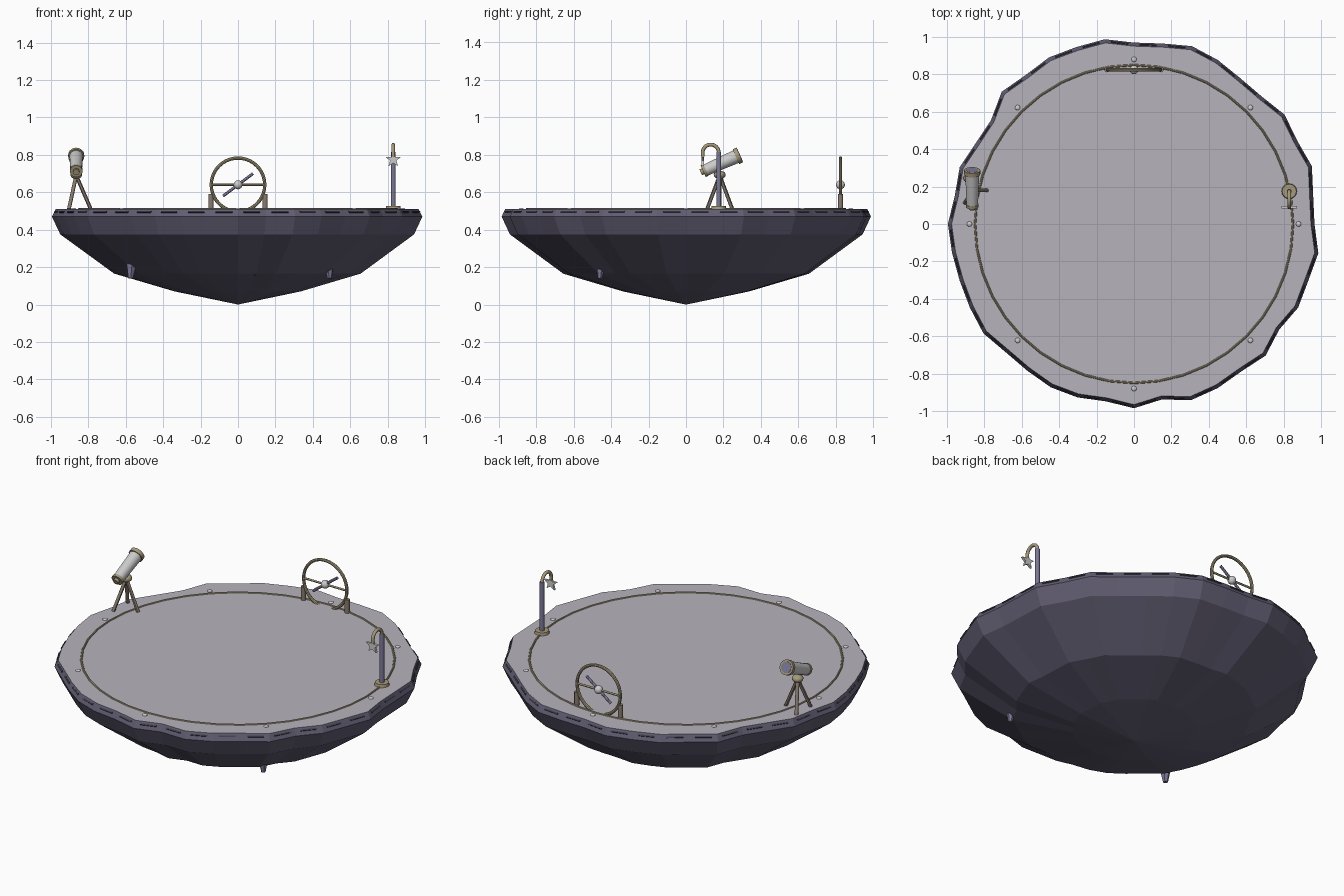
import bpy, bmesh, math
from mathutils import Vector

if "Cube" in bpy.data.objects:
    bpy.data.objects.remove(bpy.data.objects["Cube"])


def material(name, rgb):
    m = bpy.data.materials.new(name)
    m.diffuse_color = (*rgb, 1)
    m.use_nodes = True
    m.node_tree.nodes["Principled BSDF"].inputs["Base Color"].default_value = m.diffuse_color
    return m


ROCK = material("rock", (0.12, 0.11, 0.17))
PURPLE = material("dusk_metal", (0.2, 0.19, 0.3))
DARK = material("dark_trim", (0.05, 0.05, 0.07))
DECK = material("deck_grey", (0.47, 0.45, 0.5))
BRASS = material("brass", (0.38, 0.32, 0.2))
PALE = material("pale_enamel", (0.65, 0.65, 0.65))
WOOD = material("leg_bronze", (0.25, 0.2, 0.16))


def finish(name, mat, smooth=False):
    o = bpy.context.object
    o.name = name
    o.data.materials.append(mat)
    if smooth:
        bpy.ops.object.shade_smooth_by_angle()
    return o


def rod(name, a, b, r1, mat, r2=None, n=12):
    a, b = Vector(a), Vector(b)
    d = b - a
    bpy.ops.mesh.primitive_cone_add(
        vertices=n, radius1=r1, radius2=r1 if r2 is None else r2, depth=d.length,
        location=(a + b) / 2, rotation=d.to_track_quat('Z', 'Y').to_euler())
    return finish(name, mat, n > 8)


def ball(name, p, r, mat, flat=1):
    bpy.ops.mesh.primitive_uv_sphere_add(segments=14, ring_count=8, radius=r, location=p)
    bpy.context.object.scale.z = flat
    return finish(name, mat, True)


def ring(name, p, R, r, mat, rot=(0, 0, 0), n=40):
    bpy.ops.mesh.primitive_torus_add(location=p, rotation=rot, major_radius=R,
                                     minor_radius=r, major_segments=n, minor_segments=8)
    return finish(name, mat, True)


def mesh_object(name, bm, mats):
    bmesh.ops.recalc_face_normals(bm, faces=bm.faces)
    me = bpy.data.meshes.new(name)
    bm.to_mesh(me)
    bm.free()
    for m in mats:
        me.materials.append(m)
    o = bpy.data.objects.new(name, me)
    bpy.context.collection.objects.link(o)
    return o


# Irregular rim, one radius (in hundredths) every 9 degrees
RIM = [96.5, 97, 100, 98, 99.5, 96.5, 96.5, 98.5, 100, 97.7, 97, 100, 99.5, 100,
       98.5, 100, 94.5, 95, 98, 97, 99.5, 98.5, 98, 98.5, 99.5, 97, 97, 98, 97.5,
       96, 98.5, 95, 99, 98.5, 97.5, 99.5, 96, 98.5, 98, 99.8]
N = len(RIM)


def rim_point(k, scale, z):
    a, r = math.tau * (k % N) / N, RIM[k % N] / 100 * scale
    return Vector((r * math.cos(a), r * math.sin(a), z))


# Floating rock bowl with grey top
bm = bmesh.new()
apex = bm.verts.new((0, 0, 0))
prev = None
for s, z in [(0.34, 0.07), (0.665, 0.165), (0.955, 0.375), (1.0, 0.47), (0.98, 0.51)]:
    loop = [bm.verts.new(rim_point(k, s, z)) for k in range(N)]
    for k in range(N):
        j = (k + 1) % N
        if prev:
            bm.faces.new((prev[k], prev[j], loop[j], loop[k]))
        else:
            bm.faces.new((apex, loop[j], loop[k]))
    prev = loop
bm.faces.new(prev).material_index = 1
mesh_object("floating_rock", bm, [ROCK, DECK])

# Dark dashes around the rim
for k in range(N):
    a, b = rim_point(k, 0.988, 0.495), rim_point(k + 1, 0.988, 0.495)
    rod(f"rim_dash_{k}", a.lerp(b, 0.2), a.lerp(b, 0.8), 0.006, DARK, n=4)

# Stalactites below
for i, (x, y, z, s) in enumerate([(-0.575, -0.42, 0.14, 1), (0.49, -0.46, 0.14, 0.9),
                                  (0.09, -0.6, 0.155, 0.4)]):
    rod(f"stalactite_{i}", (x, y, z), (x * 0.99, y * 0.99, z + 0.09), 0.014 * s, PURPLE,
        0.034 * s, n=6)

# Deck inlay ring and studs
ring("deck_ring", (0, 0, 0.51), 0.85, 0.006, BRASS)
for i in range(8):
    a = i * math.pi / 4
    ball(f"deck_stud_{i}", (0.88 * math.cos(a), 0.88 * math.sin(a), 0.51), 0.014, PALE, 0.5)

# Telescope
T = Vector((-0.865, 0.18, 0.69))
for i in range(3):
    a = i * math.tau / 3
    rod(f"tripod_leg_{i}", T + Vector((0.078 * math.cos(a), 0.078 * math.sin(a), -0.18)),
        T, 0.01, WOOD)
ball("tripod_hub", T + Vector((0, 0, 0.003)), 0.032, BRASS, 0.7)
lo, hi = Vector((-0.865, 0.095, 0.714)), Vector((-0.865, 0.28, 0.796))
d = (hi - lo).normalized()
rod("telescope_tube", lo, hi, 0.031, PALE, 0.037, 20)
rod("telescope_front_collar", hi - d * 0.015, hi + d * 0.008, 0.043, BRASS, n=20)
rod("telescope_lens", hi, hi + d * 0.0095, 0.032, PURPLE, n=20)
rod("telescope_rear_collar", lo - d * 0.004, lo + d * 0.012, 0.034, BRASS, n=20)
rod("eyepiece", lo - d * 0.018, lo, 0.017, BRASS)

# Upright ring instrument
C = Vector((0, 0.825, 0.64))
ring("dial_ring", C, 0.143, 0.009, BRASS, (math.pi / 2, 0, 0))
for s in (-1, 1):
    rod(f"dial_post_{s}", C + Vector((s * 0.145, 0, -0.135)), C + Vector((s * 0.145, 0, -0.05)),
        0.014, WOOD)
rod("dial_axis", C - Vector((0.15, 0, 0)), C + Vector((0.15, 0, 0)), 0.006, BRASS)
rod("dial_pointer", C - Vector((0.08, 0, 0.06)), C + Vector((0.08, 0, 0.06)), 0.008, PURPLE)
ball("dial_ball", C, 0.024, PALE)

# Lamp post with hook
x, y = 0.83, 0.175
rod("lamp_base", (x, y, 0.505), (x, y, 0.527), 0.042, BRASS, 0.038, 16)
rod("lamp_pole", (x, y, 0.52), (x, y, 0.815), 0.013, PURPLE)
cu = bpy.data.curves.new("lamp_hook", 'CURVE')
cu.dimensions = '3D'
cu.bevel_depth = 0.01
cu.bevel_resolution = 2
cu.use_fill_caps = True
sp = cu.splines.new('POLY')
sp.points.add(12)
for i, p in enumerate(sp.points):
    a = math.pi * i / 11
    p.co = (x, 0.132 + 0.043 * math.cos(a), 0.812 + 0.043 * math.sin(a), 1)
sp.points[12].co = (x, 0.089, 0.79, 1)
cu.materials.append(BRASS)
bpy.context.collection.objects.link(bpy.data.objects.new("lamp_hook", cu))

# Hanging star
bm = bmesh.new()
pts = []
for i in range(10):
    r, a = (0.018 if i % 2 else 0.043), math.pi / 2 + i * math.pi / 5
    pts.append(bm.verts.new((x + r * math.cos(a), 0.083, 0.775 + r * math.sin(a))))
f = bm.faces.new(pts)
ext = bmesh.ops.extrude_face_region(bm, geom=[f])["geom"]
bmesh.ops.translate(bm, vec=(0, 0.014, 0),
                    verts=[v for v in ext if isinstance(v, bmesh.types.BMVert)])
mesh_object("hanging_star", bm, [PALE])
